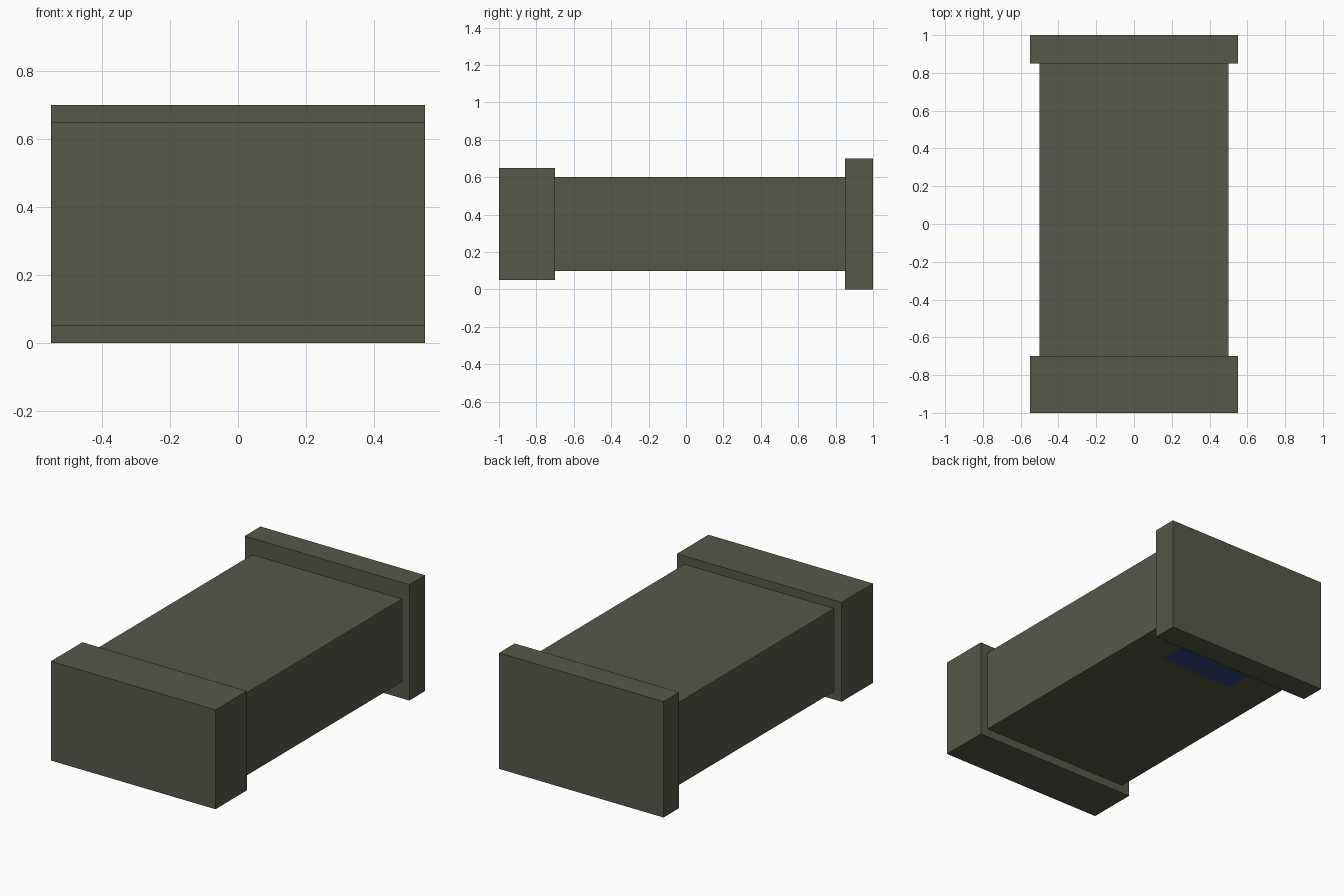
import bpy, bmesh
from mathutils import Vector

if "Cube" in bpy.data.objects:
    bpy.data.objects.remove(bpy.data.objects["Cube"])


def material(name, rgb):
    m = bpy.data.materials.new(name)
    m.diffuse_color = (*rgb, 1.0)
    m.use_nodes = True
    m.node_tree.nodes["Principled BSDF"].inputs["Base Color"].default_value = m.diffuse_color
    return m


OLIVE = material("dark olive grey", (0.095, 0.098, 0.067))
BLUE = material("deep blue", (0.035, 0.062, 0.21))


def box(name, lo, hi, cuts=(), paint=None):
    """Box between two corners; cuts are (point, normal) planes, paint picks blue faces."""
    lo, hi = Vector(lo), Vector(hi)
    bm = bmesh.new()
    bmesh.ops.create_cube(bm, size=1.0)
    for v in bm.verts:
        v.co = Vector(lo[i] + (v.co[i] + 0.5) * (hi[i] - lo[i]) for i in range(3))
    for co, no in cuts:
        bmesh.ops.bisect_plane(bm, geom=bm.verts[:] + bm.edges[:] + bm.faces[:],
                               dist=1e-5, plane_co=co, plane_no=no)
    bm.normal_update()
    me = bpy.data.meshes.new(name)
    me.materials.append(OLIVE)
    if paint:
        me.materials.append(BLUE)
        for f in bm.faces:
            f.material_index = int(paint(f.calc_center_median(), f.normal))
    bm.to_mesh(me)
    bm.free()
    ob = bpy.data.objects.new(name, me)
    bpy.context.collection.objects.link(ob)
    return ob


# Main body, with a blue panel cut into the underside next to the back flange
box("body", (-0.5, -0.7, 0.1), (0.5, 0.85, 0.6),
    cuts=[((-0.25, 0, 0), (1, 0, 0)), ((0.25, 0, 0), (1, 0, 0)), ((0, 0.55, 0), (0, 1, 0))],
    paint=lambda c, n: n.z < -0.9 and abs(c.x) < 0.25 and c.y > 0.55)

# Thick front cap and thin, taller back flange
box("front_cap", (-0.55, -1.0, 0.05), (0.55, -0.7, 0.65))
box("back_flange", (-0.55, 0.85, 0.0), (0.55, 1.0, 0.7))
